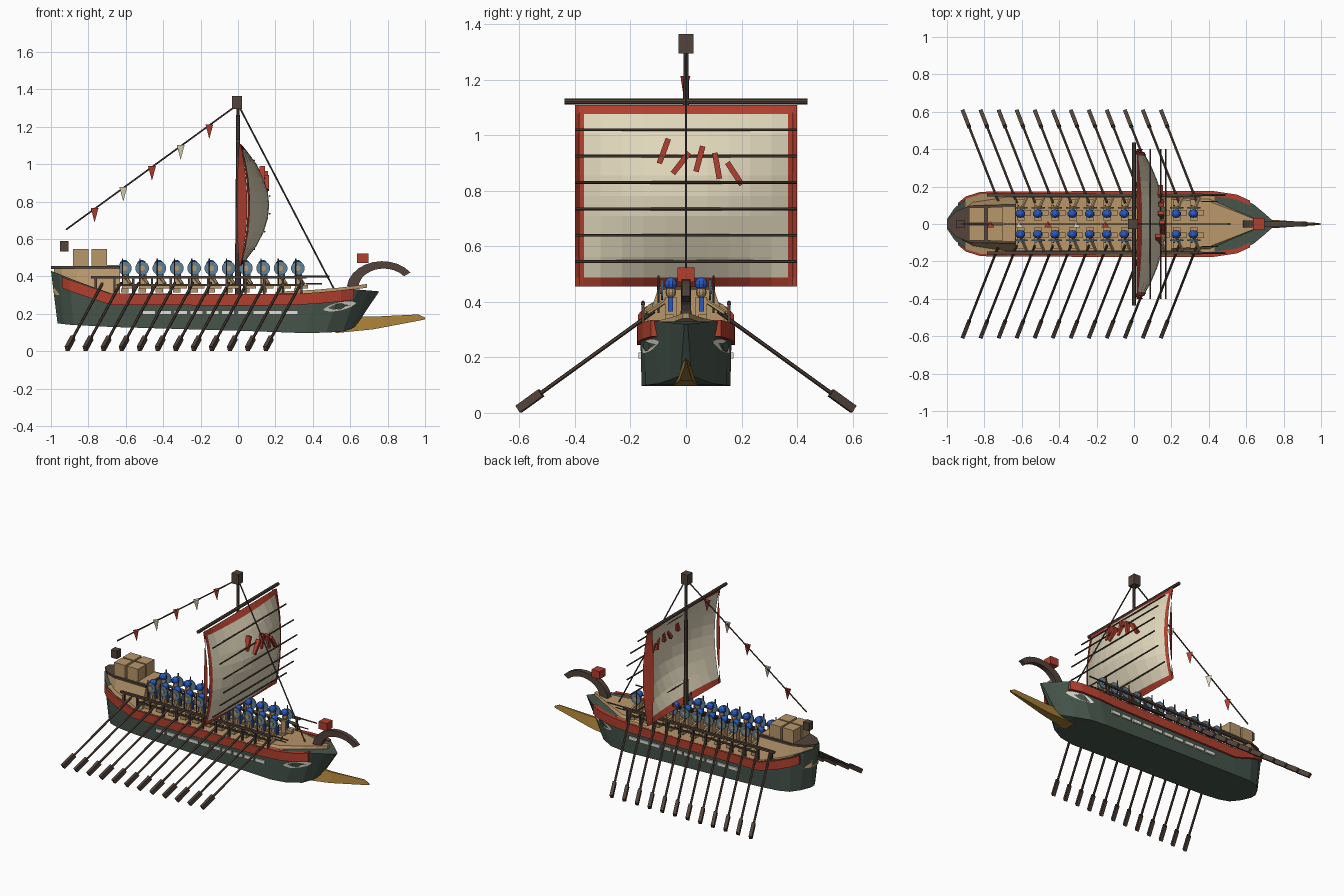
import bpy, bmesh, math
from mathutils import Vector, Matrix

cube = bpy.data.objects.get("Cube")
if cube:
    bpy.data.objects.remove(cube, do_unlink=True)

PALETTE = {
    "hull_green": (0.060, 0.090, 0.070),
    "dark_wood": (0.085, 0.056, 0.042),
    "tan_wood": (0.48, 0.31, 0.145),
    "red_paint": (0.44, 0.050, 0.027),
    "cream_cloth": (0.74, 0.67, 0.49),
    "helmet_blue": (0.021, 0.10, 0.55),
    "steel_blue": (0.114, 0.223, 0.33),
    "ram_gold": (0.37, 0.20, 0.035),
    "white_paint": (0.75, 0.73, 0.64),
}
NAMES = list(PALETTE)
GREEN, DARK, TAN, RED, CREAM, BLUE, STEEL, GOLD, WHITE = range(len(NAMES))
MATS = []
for name, rgb in PALETTE.items():
    m = bpy.data.materials.new(name)
    m.use_nodes = True
    m.diffuse_color = (*rgb, 1)
    m.node_tree.nodes["Principled BSDF"].inputs["Base Color"].default_value = (*rgb, 1)
    MATS.append(m)


class Part:
    """Collects simple solids into one named mesh."""

    def __init__(self):
        self.bm = bmesh.new()

    def paint(self, verts, mat):
        for f in {f for v in verts for f in v.link_faces}:
            f.material_index = mat

    def box(self, loc, size, mat, rot=Matrix()):
        M = Matrix.Translation(loc) @ rot @ Matrix.Diagonal((*size, 1))
        self.paint(bmesh.ops.create_cube(self.bm, size=1, matrix=M)["verts"], mat)

    def rod(self, a, b, r, mat, r2=None, sides=6):
        a, b = Vector(a), Vector(b)
        M = Matrix.Translation((a + b) / 2) @ (b - a).to_track_quat("Z", "Y").to_matrix().to_4x4()
        res = bmesh.ops.create_cone(self.bm, cap_ends=True, segments=sides, radius1=r,
                                    radius2=r if r2 is None else r2, depth=(b - a).length, matrix=M)
        self.paint(res["verts"], mat)

    def ball(self, loc, size, mat):
        M = Matrix.Translation(loc) @ Matrix.Diagonal((*size, 1))
        res = bmesh.ops.create_uvsphere(self.bm, u_segments=10, v_segments=6, radius=1, matrix=M)
        self.paint(res["verts"], mat)

    def loft(self, rings, mat):
        rows = [[self.bm.verts.new(p) for p in ring] for ring in rings]
        n = len(rows[0])
        for a, b in zip(rows, rows[1:]):
            for i in range(n):
                j = (i + 1) % n
                self.bm.faces.new((a[i], a[j], b[j], b[i]))
        self.bm.faces.new(rows[0])
        self.bm.faces.new(rows[-1])
        self.paint([v for row in rows for v in row], mat)

    def plate(self, points, mat):
        self.bm.faces.new([self.bm.verts.new(p) for p in points]).material_index = mat

    def finish(self, name):
        bmesh.ops.recalc_face_normals(self.bm, faces=self.bm.faces)
        me = bpy.data.meshes.new(name)
        used = sorted({f.material_index for f in self.bm.faces})
        for f in self.bm.faces:
            f.material_index = used.index(f.material_index)
        self.bm.to_mesh(me)
        self.bm.free()
        for i in used:
            me.materials.append(MATS[i])
        ob = bpy.data.objects.new(name, me)
        bpy.context.collection.objects.link(ob)


def lerp(a, b, t):
    return a + (b - a) * t


def interp(table, x):
    for (x0, y0), (x1, y1) in zip(table, table[1:]):
        if x <= x1:
            return lerp(y0, y1, max(0, (x - x0) / (x1 - x0)))
    return table[-1][1]


# Hull stations: top x, half width, z, then bottom x, half width, z
STATIONS = [(-1.0, .025, .43, -.965, .02, .15), (-.96, .085, .415, -.93, .08, .145),
            (-.90, .135, .39, -.88, .13, .14), (-.82, .16, .36, -.81, .15, .137),
            (-.68, .163, .31, -.68, .157, .13), (0, .165, .305, 0, .16, .11),
            (.43, .165, .31, .36, .160, .097), (.55, .148, .325, .47, .145, .10),
            (.64, .105, .33, .56, .10, .105), (.70, .055, .325, .605, .055, .12),
            (.755, .006, .32, .63, .02, .135)]
hull = Part()
hull.loft([[(xt, -wt, zt), (xb, -wb, zb), (xb, wb, zb), (xt, wt, zt)]
           for xt, wt, zt, xb, wb, zb in STATIONS], GREEN)
bmesh.ops.recalc_face_normals(hull.bm, faces=hull.bm.faces)
for f in hull.bm.faces:
    if f.normal.z > 0.7 and -.9 < f.calc_center_median().x < .45:
        f.material_index = TAN
hull.finish("hull")


def side(x, z):
    """Half width of the hull at a point on its side."""
    t = min(1, max(0, (z - .11) / .2))
    return interp([(lerp(s[3], s[0], t), lerp(s[4], s[1], t)) for s in STATIONS], x)


# Red wale along each side, white dashes and bow eyes
BAND = [(-.94, .368), (-.90, .352), (-.82, .325), (-.68, .278), (0, .275), (.3, .277),
        (.43, .285), (.55, .296), (.62, .305)]
wale, dashes, eyes = Part(), Part(), Part()
for s in (-1, 1):
    rings = []
    for x, z in BAND:
        y = side(x, z)
        rings.append([(x, s * (y + d), z + h) for d, h in
                      ((-.015, -.03), (.012, -.03), (.012, .03), (-.015, .03))])
    wale.loft(rings, RED)
    for i in range(10):
        x = -.475 + i * .0845
        dashes.box((x, s * .165, .207), (.07, .012, .022), WHITE)
    for rx, rz, off, mat in ((.088, .022, .004, WHITE), (.026, .017, .008, GREEN)):
        pts = []
        for k in range(16):
            a = math.tau * k / 16
            x = .545 + rx * math.cos(a)
            z = .24 + .2 * (x - .545) + rz * math.sin(a) * abs(math.sin(a)) ** .3
            pts.append((x, s * (side(x, z) + off), z))
        eyes.plate(pts, mat)
wale.finish("wale")
dashes.finish("side_dashes")
eyes.finish("bow_eyes")

# Bronze ram, tapering to a thin blade
ram = Part()
ram.loft([[(x, -w, zb), (x, w, zb), (x, w * .3, zt), (x, -w * .3, zt)] for x, w, zb, zt in
          ((.52, .045, .097, .19), (.72, .024, .117, .185), (.965, .007, .163, .197),
           (1.0, .003, .17, .18))], GOLD)
ram.finish("ram")

# Raised foredeck and curled stem ornament
fore = Part()
fore.loft([[(x, -w, z - .02), (x, w, z - .02), (x, w * .9, z), (x, -w * .9, z)] for x, w, z in
           ((.2, .145, .318), (.4, .135, .328), (.54, .075, .34), (.62, .04, .35), (.69, .012, .36))], TAN)
fore.finish("foredeck")
stem = Part()
rings = []
for i in range(11):
    a = math.radians(175 - i * 13.8)
    c = Vector((.775, 0, .335))
    d = Vector((math.cos(a) * 1.28, 0, math.sin(a)))
    r = lerp(.024, .017, i / 10)
    rings.append([c + d * (.127 + e) + Vector((0, f, 0)) for e, f in
                  ((-r, -r * .8), (-r, r * .8), (r, r * .8), (r, -r * .8))])
stem.loft(rings, DARK)
stem.finish("stem_ornament")
block = Part()
block.box((.668, 0, .497), (.062, .062, .052), RED)
block.finish("bow_block")

# Stern cabin with sloped walls, roof slab, crates and lantern
cabin = Part()
cabin.loft([[(x, -w, .30), (x, w, .30), (x, w * .68, .443), (x, -w * .68, .443)]
            for x, w in ((-.985, .035), (-.94, .09), (-.86, .14), (-.63, .15))], TAN)
cabin.loft([[(x, -w, .441), (x, w, .441), (x, w, .456), (x, -w, .456)]
            for x, w in ((-1.0, .02), (-.95, .07), (-.87, .10), (-.63, .105))], DARK)
cabin.box((-.70, 0, .458), (.13, .18, .006), TAN)
cabin.finish("stern_cabin")
crates = Part()
for x in (-.84, -.742):
    for y in (-.047, .047):
        crates.box((x, y, .501), (.084, .084, .09), TAN)
crates.finish("crates")
lantern = Part()
lantern.box((-.93, 0, .562), (.045, .045, .055), DARK)
lantern.finish("stern_lantern")

# Oars, side rails and posts
oars, rails = Part(), Part()
for s in (-1, 1):
    for i in range(12):
        tip = Vector((-.915 + i * .0964, s * .605, .012))
        inner = tip + Vector((.192, -s * .49, .354))
        d = (inner - tip).normalized()
        oars.rod(tip + d * .08, inner, .0075, DARK)
        rot = d.to_track_quat("Z", "Y").to_matrix().to_4x4()
        oars.box(tip + d * .055, (.021, .03, .105), DARK, rot)
        rails.box((-.76 + i * .1, s * .155, .35), (.012, .012, .10), DARK)
    rails.box((-.21, s * .155, .395), (1.15, .016, .014), DARK)
    rails.box((-.15, s * .148, .355), (1.0, .01, .01), DARK)
    rails.rod((.3, s * .155, .40), (.49, s * .155, .40), .005, DARK)
    rails.rod((.36, s * .12, .362), (.45, s * .12, .362), .004, DARK)
oars.finish("oars")
rails.finish("side_rails")

# Two files of helmeted rowers on benches, with round shields and spears
crew = Part()
for s in (-1, 1):
    for i in range(11):
        x, y = -.605 + i * .0925, s * .055
        crew.box((x, s * .075, .325), (.04, .11, .02), TAN)
        crew.box((x, y, .375), (.032, .04, .085), TAN)
        crew.box((x + .008, y, .39), (.03, .018, .05), BLUE)
        crew.box((x + .03, s * .06, .345), (.05, .03, .02), TAN)
        crew.rod((x, s * .07, .405), (x + .03, s * .14, .36), .009, TAN)
        crew.ball((x, y, .435), (.019, .019, .022), TAN)
        crew.ball((x - .003, y, .465), (.026, .023, .024), BLUE)
        crew.rod((x, s * .083, .444), (x, s * .09, .444), .037, STEEL, sides=14)
        crew.rod((x, s * .088, .444), (x, s * .094, .444), .015, TAN, sides=10)
        crew.rod((x - .012, s * .099, .36), (x - .012, s * .099, .495), .004, DARK)
crew.finish("rowers")

# Mast, top box, yard
mast = Part()
mast.rod((0, 0, .28), (0, 0, 1.31), .017, DARK, .009, 8)
mast.box((-.005, 0, 1.33), (.052, .054, .07), DARK)
mast.rod((0, -.437, 1.122), (0, .437, 1.122), .011, DARK, sides=8)
mast.finish("mast_and_yard")


# Billowing sail with red hems above and below
def belly(z):
    return 1 - ((z - .782) / .33) ** 2


def sail_x(y, z):
    return .012 + belly(z) * (.03 + .125 * (1 - (y / .4) ** 2))


sail, hems = Part(), Part()
rows = [-1, -.9] + [-.9 + 1.8 * k / 8 for k in range(1, 8)] + [.9, 1]
grid = [[sail.bm.verts.new((sail_x(u * .385, .782 + v * .327), u * .385, .782 + v * .327))
         for u in [k / 5 - 1 for k in range(11)]] for v in rows]
for j in range(len(rows) - 1):
    for i in range(10):
        f = sail.bm.faces.new((grid[j][i], grid[j][i + 1], grid[j + 1][i + 1], grid[j + 1][i]))
        f.material_index = RED if j in (0, len(rows) - 2) else CREAM
sail.finish("sail")

# Red side hems, their outer edge flaring forward
for s in (-1, 1):
    edges = []
    for v in rows:
        z = .782 + v * .327
        b = belly(z)
        edges.append([hems.bm.verts.new(p) for p in
                      ((.014 + .035 * b, s * .4, z), (.006 - .012 * b, s * .36, z))])
    for a, b in zip(edges, edges[1:]):
        hems.bm.faces.new((a[0], a[1], b[1], b[0])).material_index = RED
    # front strip covering the outer edge of the cloth
    for v0, v1 in zip(rows, rows[1:]):
        z0, z1 = .782 + v0 * .327, .782 + v1 * .327
        hems.plate([(sail_x(y, z) + .003, s * y, z) for y, z in
                    ((.367, z0), (.386, z0), (.386, z1), (.367, z1))], RED)
hems.finish("sail_side_hems")
battens, marks = Part(), Part()
for k in range(6):
    z = .545 + k * .095
    x = .008 + .165 * belly(z)
    battens.rod((x, -.4, z), (x, .4, z), .005, DARK)
battens.finish("sail_battens")
for y, z, tilt in ((-.08, .943, -20), (-.018, .90, -38), (.048, .915, -15), (.112, .89, 10), (.175, .862, 33)):
    marks.box((sail_x(y, z) + .004, y, z), (.03, .02, .095), RED, Matrix.Rotation(math.radians(tilt), 4, "X"))
marks.finish("sail_marks")

# Ropes and pennants
ropes, pennants = Part(), Part()
top, aft = Vector((0, 0, 1.32)), Vector((-.92, 0, .65))
ropes.rod(top, (.52, 0, .32), .0045, DARK)
ropes.rod(top, aft, .0045, DARK)
ropes.finish("stay_ropes")
for i in range(5):
    p = top.lerp(aft, (i + 1) / 6) + Vector((0, -.008, 0))
    pennants.rod(p + Vector((0, 0, .005)), p - Vector((0, 0, .07)), .024,
                 CREAM if i % 2 else RED, .001, 3)
pennants.finish("pennants")
